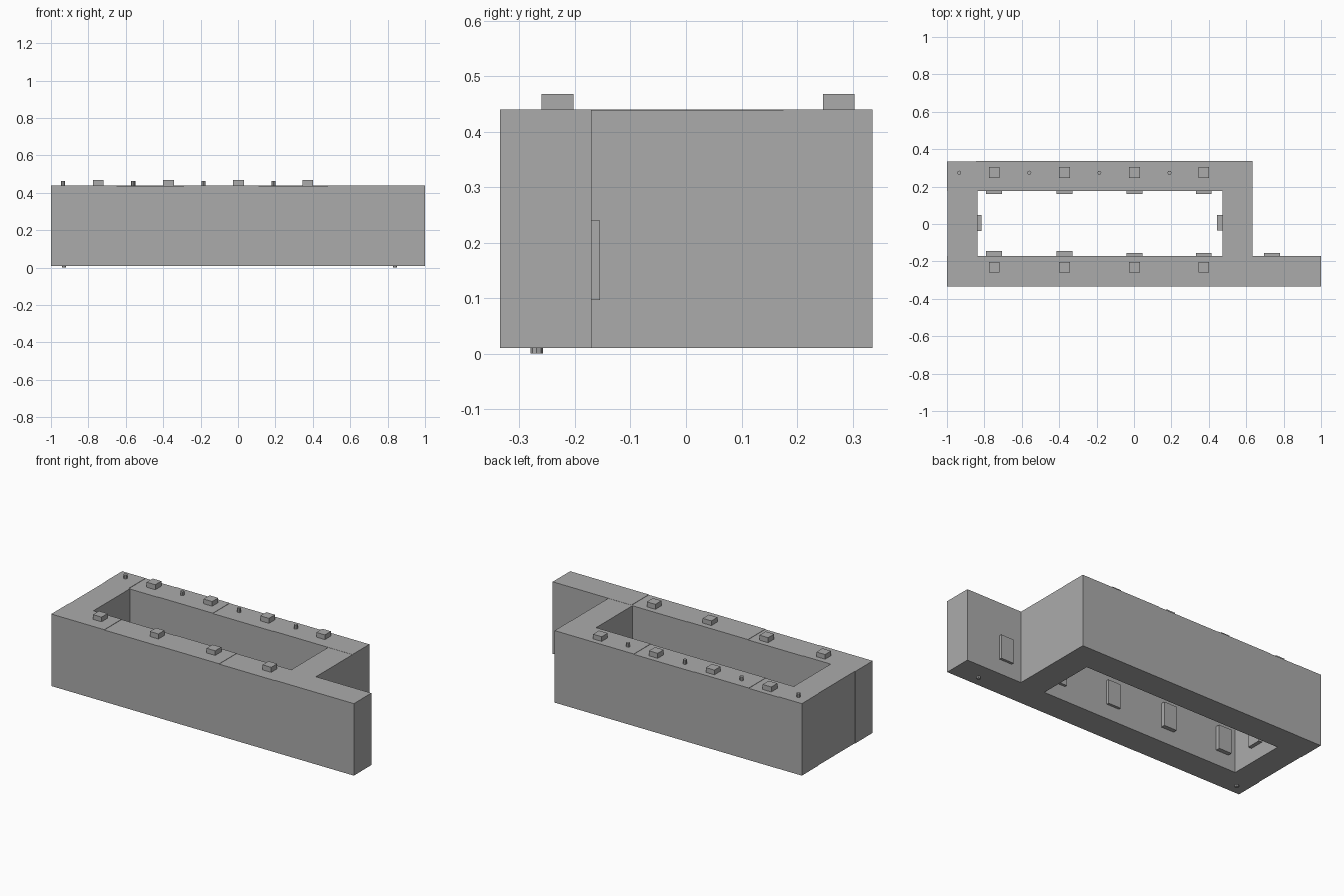
import bpy, bmesh

if "Cube" in bpy.data.objects:
    bpy.data.objects.remove(bpy.data.objects["Cube"])

Z0, Z1 = 0.01, 0.44

# Mid grey used for every part
grey = bpy.data.materials.new("grey")
grey.diffuse_color = (0.41, 0.41, 0.41, 1)
grey.use_nodes = True
grey.node_tree.nodes["Principled BSDF"].inputs["Base Color"].default_value = grey.diffuse_color


def finish(name, bm):
    me = bpy.data.meshes.new(name)
    bm.to_mesh(me)
    bm.free()
    me.materials.append(grey)
    ob = bpy.data.objects.new(name, me)
    bpy.context.collection.objects.link(ob)
    return ob


def box(name, x0, x1, y0, y1, z0, z1):
    bm = bmesh.new()
    bmesh.ops.create_cube(bm, size=1)
    for v in bm.verts:
        v.co.x = x1 if v.co.x > 0 else x0
        v.co.y = y1 if v.co.y > 0 else y0
        v.co.z = z1 if v.co.z > 0 else z0
    return finish(name, bm)


def peg(name, x, y, z0, z1, r=0.011, sides=8):
    bm = bmesh.new()
    bmesh.ops.create_cone(bm, cap_ends=True, segments=sides,
                          radius1=r, radius2=r, depth=z1 - z0)
    bmesh.ops.translate(bm, verts=bm.verts, vec=(x, y, (z0 + z1) / 2))
    return finish(name, bm)


# Long walls, laid as a row of blocks with hairline steps at the seams
front_seams = [-1, -0.65, -0.29, 0.11, 0.48, 1]
for i, (a, b) in enumerate(zip(front_seams, front_seams[1:])):
    d = 0.001 if i < 2 else 0
    box("front_wall_block", a, b, -0.335 + d, -0.170,
        Z0, Z1 - 0.002 * (i % 2))

back_seams = [-1, -0.845, -0.65, -0.29, 0.11, 0.633]
for i, (a, b) in enumerate(zip(back_seams, back_seams[1:])):
    d = 0.001 if i < 1 else 0
    box("back_wall_block", a, b, 0.176, 0.336 - d,
        Z0, Z1 - 0.002 * (i % 2))

# Short end walls between them
box("left_wall", -0.997, -0.837, -0.170, 0.176, Z0, Z1)
box("right_wall", 0.472, 0.633, -0.170, 0.176, Z0, Z1 - 0.001)

# Square studs on top and flat lugs on the inner faces
STUDS = [-0.748, -0.372, 0.003, 0.373]
S, L = 0.0285, 0.042
LZ = (0.097, 0.240)
for x in STUDS:
    for y in (-0.2315, 0.2755):
        box("top_stud", x - S, x + S, y - S, y + S, Z1 - 0.005, 0.468)
    box("back_lug", x - L, x + L, 0.160, 0.180, *LZ)
for x in STUDS + [0.738]:
    y = -0.145 if x < -0.29 else -0.155
    box("front_lug", x - L, x + L, -0.175, y, *LZ)
box("left_lug", -0.845, -0.815, -0.038, 0.048, *LZ)
box("right_lug", 0.443, 0.477, -0.036, 0.048, *LZ)

# Small round locating pins above and below
for x in (-0.935, -0.56, -0.185, 0.19):
    peg("top_pin", x, 0.274, Z1 - 0.005, 0.463)
for x in (-0.93, 0.84):
    peg("bottom_pin", x, -0.269, 0.0, Z0 + 0.005)
